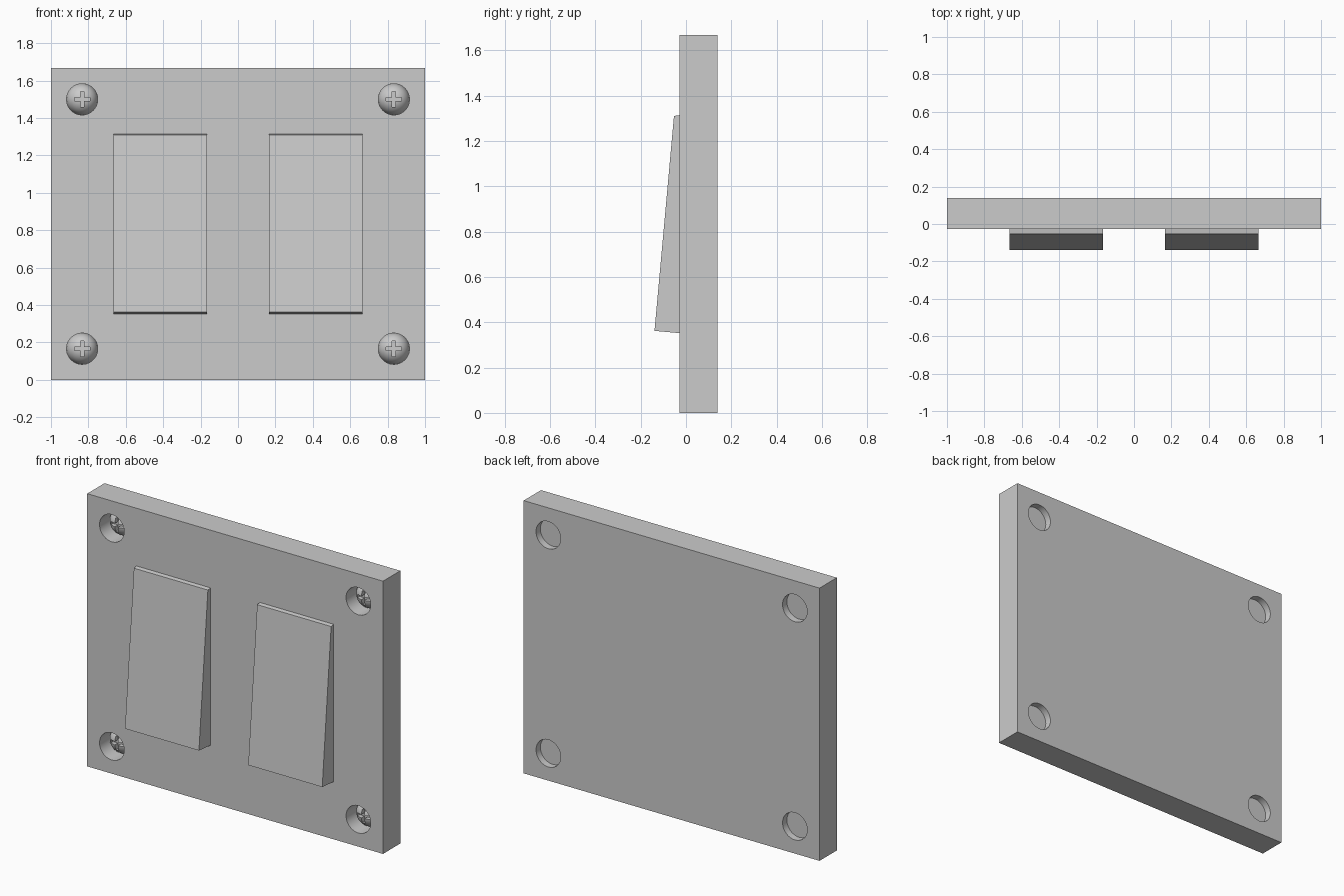
import bpy, bmesh, math
from mathutils import Matrix, Vector

if "Cube" in bpy.data.objects:
    bpy.data.objects.remove(bpy.data.objects["Cube"])

FRONT, BACK = -0.028, 0.139      # plate faces in y
HEIGHT = 5 / 3
R = 1 / 12                       # screw and hole radius
BASE = 0.097                     # flat back of the screws
CORNERS = [(x, z) for x in (-5 / 6, 5 / 6) for z in (1 / 6, 1.5)]


def new_object(name, bm):
    bmesh.ops.recalc_face_normals(bm, faces=bm.faces)
    mesh = bpy.data.meshes.new(name)
    bm.to_mesh(mesh)
    bm.free()
    ob = bpy.data.objects.new(name, mesh)
    bpy.context.collection.objects.link(ob)
    return ob


def add_box(bm, lo, hi):
    lo, hi = Vector(lo), Vector(hi)
    m = Matrix.Translation((lo + hi) / 2) @ Matrix.Diagonal((*(hi - lo), 1))
    bmesh.ops.create_cube(bm, size=1, matrix=m)


def select(ob):
    bpy.ops.object.select_all(action='DESELECT')
    ob.select_set(True)
    bpy.context.view_layer.objects.active = ob


def cut(ob, cutter):
    cutter.hide_render = True
    mod = ob.modifiers.new("cut", 'BOOLEAN')
    mod.operation, mod.solver, mod.object = 'DIFFERENCE', 'EXACT', cutter
    select(ob)
    bpy.ops.object.modifier_apply(modifier=mod.name)
    bpy.data.objects.remove(cutter)


def smooth(ob):
    select(ob)
    bpy.ops.object.shade_smooth_by_angle(angle=math.radians(30))


# wall plate with four round through holes
bm = bmesh.new()
add_box(bm, (-1, FRONT, 0), (1, BACK, HEIGHT))
plate = new_object("wall_plate", bm)
bm = bmesh.new()
turn = Matrix.Rotation(math.pi / 2, 4, 'X')
for x, z in CORNERS:
    bmesh.ops.create_cone(bm, cap_ends=True, segments=48, radius1=R, radius2=R,
                          depth=0.5, matrix=Matrix.Translation((x, 0.05, z)) @ turn)
cut(plate, new_object("hole_cutter", bm))
smooth(plate)

# rocker switches, extruded from the side profile (y, z)
profile = [(FRONT, 0.352), (-0.139, 0.362), (-0.053, 1.31), (FRONT, 1.314)]
for side, x0 in (("left", -2 / 3), ("right", 1 / 6)):
    bm = bmesh.new()
    face = bm.faces.new([bm.verts.new((x0, y, z)) for y, z in profile])
    ext = bmesh.ops.extrude_face_region(bm, geom=[face])["geom"]
    bmesh.ops.translate(bm, vec=(0.5, 0, 0),
                        verts=[v for v in ext if isinstance(v, bmesh.types.BMVert)])
    # extrude keeps the first face as the closing cap when it is rebuilt here
    bmesh.ops.holes_fill(bm, edges=[e for e in bm.edges if e.is_boundary])
    new_object(f"{side}_rocker", bm)

# domed screw: half sphere with a cross slot
bm = bmesh.new()
bmesh.ops.create_uvsphere(bm, u_segments=48, v_segments=24, radius=R, matrix=turn)
bmesh.ops.bisect_plane(bm, geom=bm.verts[:] + bm.edges[:] + bm.faces[:],
                       plane_co=(0, 0, 0), plane_no=(0, 1, 0), clear_outer=True)
bmesh.ops.holes_fill(bm, edges=[e for e in bm.edges if e.is_boundary])
screw = new_object("screw_1", bm)
for w, h in ((0.042, 0.01), (0.01, 0.042)):
    bm = bmesh.new()
    add_box(bm, (-w, -0.15, -h), (w, -0.052, h))
    cut(screw, new_object("slot_cutter", bm))
smooth(screw)
for i, (x, z) in enumerate(CORNERS):
    ob = screw
    if i:
        ob = bpy.data.objects.new(f"screw_{i + 1}", screw.data)
        bpy.context.collection.objects.link(ob)
    ob.location = (x, BASE, z)
